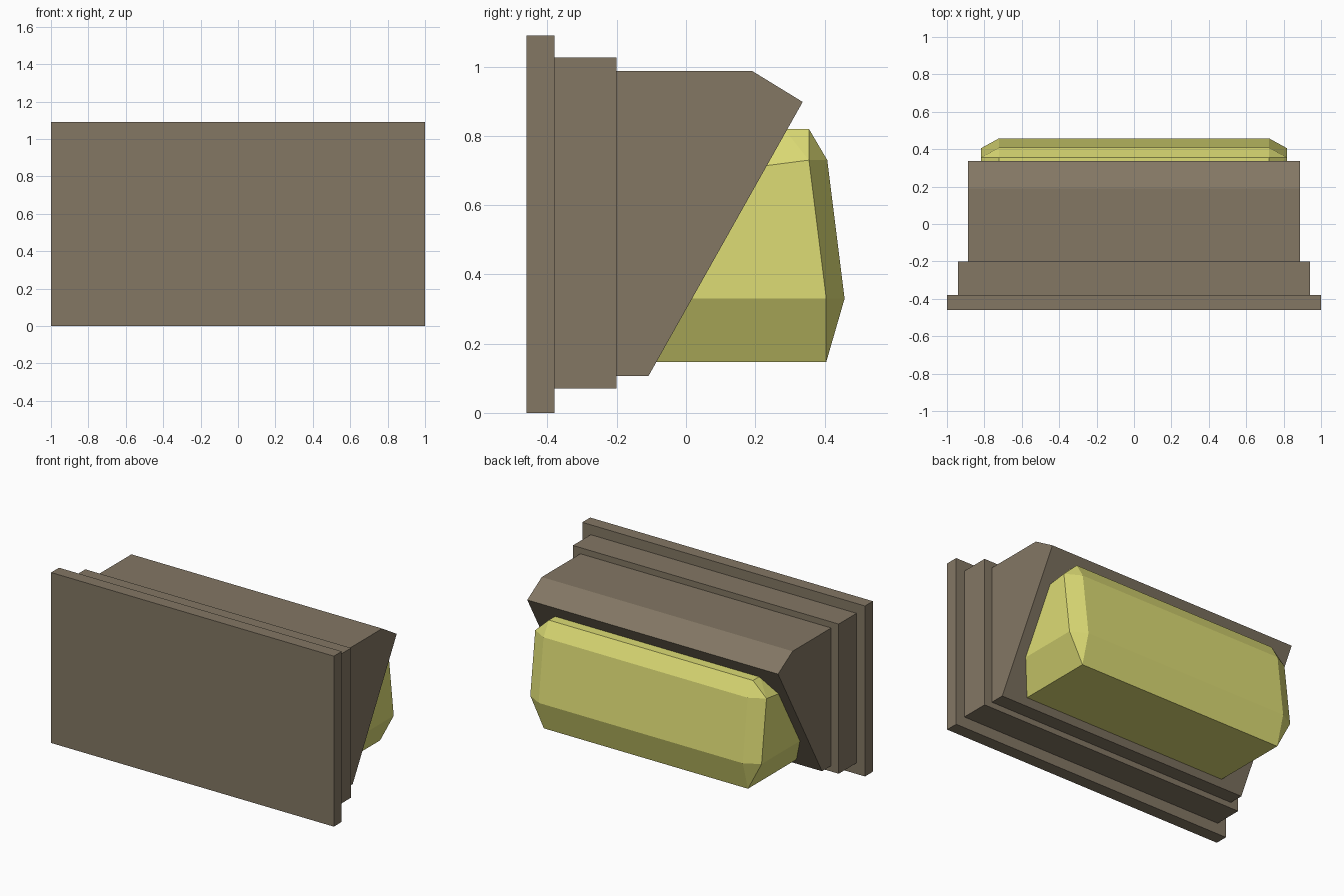
import bpy, bmesh

if "Cube" in bpy.data.objects:
    bpy.data.objects.remove(bpy.data.objects["Cube"])


def material(name, colour):
    m = bpy.data.materials.new(name)
    m.diffuse_color = (*colour, 1)
    m.use_nodes = True
    m.node_tree.nodes["Principled BSDF"].inputs["Base Color"].default_value = m.diffuse_color
    return m


brown = material("brown housing", (0.227, 0.184, 0.127))
yellow = material("yellow lens", (0.723, 0.716, 0.178))


def finish(name, bm, mat):
    bmesh.ops.recalc_face_normals(bm, faces=bm.faces)
    me = bpy.data.meshes.new(name)
    bm.to_mesh(me)
    bm.free()
    me.materials.append(mat)
    ob = bpy.data.objects.new(name, me)
    bpy.context.collection.objects.link(ob)
    return ob


def prism(name, profile, half_width, mat):
    """Side profile of (y, z) points, extruded along x."""
    bm = bmesh.new()
    face = bm.faces.new([bm.verts.new((-half_width, y, z)) for y, z in profile])
    ext = bmesh.ops.extrude_face_region(bm, geom=[face])
    verts = [v for v in ext["geom"] if isinstance(v, bmesh.types.BMVert)]
    bmesh.ops.translate(bm, verts=verts, vec=(2 * half_width, 0, 0))
    return finish(name, bm, mat)


def rect(y0, y1, z0, z1):
    return [(y0, z0), (y1, z0), (y1, z1), (y0, z1)]


# Stepped wall plates
prism("wall_plate", rect(-0.46, -0.38, 0, 1.09), 1.0, brown)
prism("stepped_frame", rect(-0.38, -0.20, 0.07, 1.027), 0.94, brown)

# Hooded housing with slanted underside
prism("hood", [(-0.20, 0.107), (-0.108, 0.107), (0.337, 0.898),
               (0.19, 0.988), (-0.20, 0.988)], 0.887, brown)


def slant(z):
    """y of a point sunk just behind the hood's slanted face."""
    return -0.118 + (z - 0.107) * 0.445 / 0.791


# Chamfered lens set into the slanted face
INNER, OUTER = 0.722, 0.818
half = [
    (INNER, slant(0.147), 0.147), (INNER, 0.405, 0.147),
    (OUTER, slant(0.33), 0.33), (OUTER, 0.405, 0.33), (INNER, 0.458, 0.33),
    (OUTER, slant(0.713), 0.713), (OUTER, 0.355, 0.73), (INNER, 0.408, 0.73),
    (INNER, slant(0.82), 0.82), (INNER, 0.355, 0.82),
]
bm = bmesh.new()
for x, y, z in half:
    for side in (-1, 1):
        bm.verts.new((side * x, y, z))
bmesh.ops.convex_hull(bm, input=bm.verts[:])
bmesh.ops.dissolve_limit(bm, angle_limit=0.09, verts=bm.verts[:], edges=bm.edges[:])
finish("lens", bm, yellow)
